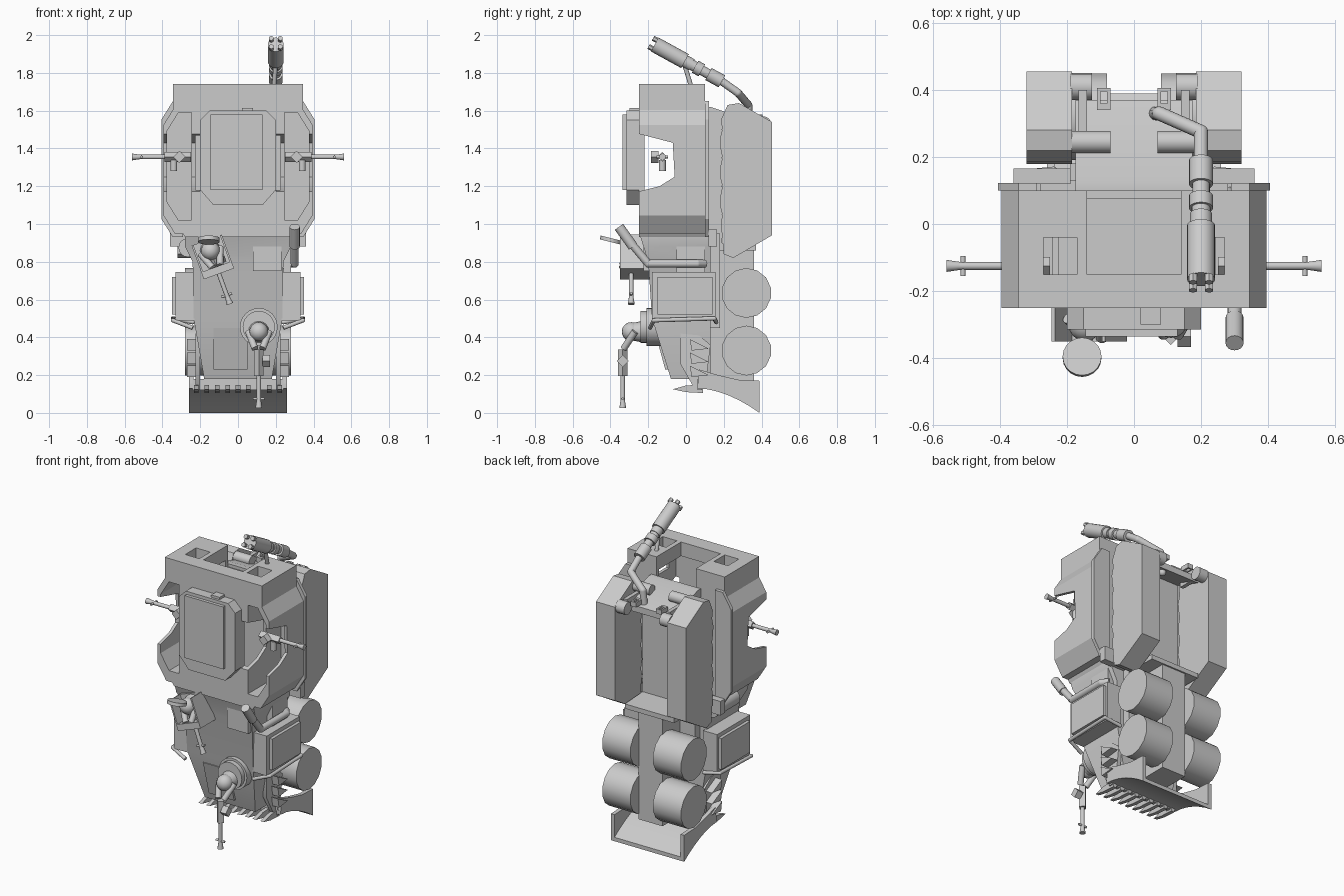
import bpy, bmesh, math
from mathutils import Vector, Matrix

cube = bpy.data.objects.get("Cube")
if cube:
    bpy.data.objects.remove(cube)

grey = bpy.data.materials.new("primer_grey")
grey.use_nodes = True
grey.diffuse_color = (.6, .6, .6, 1)
grey.node_tree.nodes["Principled BSDF"].inputs["Base Color"].default_value = grey.diffuse_color
parts = []
SIDES = (-1, 1)
ROOF, BACK, FLOOR, TOP, WALL = -.25, .1, .93, 1.74, .345


def finish(name, bm):
    bmesh.ops.recalc_face_normals(bm, faces=bm.faces)
    mesh = bpy.data.meshes.new(name)
    bm.to_mesh(mesh)
    bm.free()
    ob = bpy.data.objects.new(name, mesh)
    bpy.context.collection.objects.link(ob)
    mesh.materials.append(grey)
    parts.append(ob)
    return ob


def prism(name, outline, axis, start, end):
    """Extrude a flat outline along an axis."""
    bm = bmesh.new()
    rings = []
    for depth in (start, end):
        ring = []
        for point in outline:
            co = list(point)
            co.insert("xyz".index(axis), depth)
            ring.append(bm.verts.new(co))
        bm.faces.new(ring)
        rings.append(ring)
    low, high = rings
    for i in range(len(outline)):
        bm.faces.new((low[i - 1], low[i], high[i], high[i - 1]))
    return finish(name, bm)


def box(name, x, y, z):
    outline = [(x[0], y[0]), (x[1], y[0]), (x[1], y[1]), (x[0], y[1])]
    return prism(name, outline, "z", *z)


def rod(name, start, end, radius, end_radius=None, sides=16):
    start, end = Vector(start), Vector(end)
    bm = bmesh.new()
    turn = (end - start).to_track_quat("Z", "Y").to_matrix().to_4x4()
    bmesh.ops.create_cone(bm, cap_ends=True, segments=sides, radius1=radius, radius2=end_radius or radius,
                          depth=(end - start).length, matrix=Matrix.Translation((start + end) / 2) @ turn)
    return finish(name, bm)


def ball(name, centre, radius):
    bm = bmesh.new()
    bmesh.ops.create_uvsphere(bm, u_segments=16, v_segments=10, radius=radius, matrix=Matrix.Translation(centre))
    return finish(name, bm)


def pipe(name, path, radius):
    for start, end in zip(path, path[1:]):
        rod(name, start, end, radius)
        ball(name + "_joint", end, radius)


def cut(ob, *cutters, operation="DIFFERENCE"):
    for cutter in cutters:
        mod = ob.modifiers.new("cut", "BOOLEAN")
        mod.operation, mod.solver, mod.object = operation, "EXACT", cutter
        bpy.context.view_layer.objects.active = ob
        bpy.ops.object.modifier_apply(modifier=mod.name)
        parts.remove(cutter)
        bpy.data.objects.remove(cutter)


def span(side, inner, outer):
    return sorted((side * inner, side * outer))


def both(half):
    """Complete a symmetric outline from its left half."""
    return half + [(-x, z) for x, z in reversed(half)]


def flared(side, outer, low, high, inner=.29, slope=.06):
    """Side outline with sloping top and bottom corners."""
    rise = slope * 1.6
    half = [(inner, low), (outer - slope, low), (outer, low + rise), (outer, high - rise), (outer - slope, high),
            (inner, high)]
    return [(side * x, z) for x, z in half]


def machine_gun(name, pivot, aim, across):
    """Receiver, barrel, flared muzzle, ammunition box and sight."""
    pivot, aim, across = Vector(pivot), Vector(aim), Vector(across)

    def at(reach, offset=0):
        return pivot + aim * reach + across * offset

    rod(name + "_body", at(0), at(.14), .026, sides=4)
    rod(name + "_barrel", at(.1), at(.28), .012)
    rod(name + "_muzzle", at(.27), at(.31), .012, .018)
    rod(name + "_ammo", at(.06, .02), at(.06, .06), .032, sides=4)
    rod(name + "_sight", at(.26, -.03), at(.26, .03), .007)


def gunner(x, y, z):
    ball("gunner_head", (x, y, z), .05)
    rod("gunner_body", (x, y + .1, z), (x, y, z), .065, .045)
    for s in SIDES:
        rod("gunner_arm", (x + s * .055, y + .02, z), (x + s * .02, y - .04, z - .09), .018)


# Rear compartment with roof openings; gun bays on both sides are open to the front
notch = [(-.3, 1.49), (-.07, 1.43), (-.06, 1.25), (-.14, 1.2), (-.3, 1.16)]


def bays():
    openings = [prism("notch", notch, "x", *span(s, .2, .5)) for s in SIDES]
    return openings + [prism("bay", flared(s, .375, 1.02, 1.59, inner=.245), "y", -.3, .085) for s in SIDES]


cabin = prism("cabin", both([(WALL, TOP), (WALL, 1.04), (.28, FLOOR)]), "y", ROOF, BACK)
cut(cabin,
    box("inside", x=(-.225, .225), y=(-.22, .075), z=(1, 1.65)),
    box("rear_door", x=(-.14, .14), y=(-.15, .11), z=(1.6, 1.8)),
    *[box("port", x=span(s, .17, .27), y=(-.15, -.04), z=(1.55, 1.8)) for s in SIDES],
    *bays())
for s in SIDES:
    blister = prism("side_blister", flared(s, .395, .95, 1.62), "y", ROOF, BACK)
    cut(blister, *bays())
    prism("rear_rim", flared(s, .405, FLOOR, 1.65), "y", BACK, .122)
    box("rim_bracket", x=span(s, .19, .36), y=(.12, .165), z=(.88, .97))
    machine_gun("side_gun", (s * .25, -.125, 1.355), (s, 0, 0), (0, -1, 0))
    rod("side_gun_post", (s * .34, -.125, 1.28), (s * .34, -.125, 1.34), .018)

# Roof hatch
prism("hatch_base", both([(.15, 1.6), (.2, 1.55), (.2, 1.18), (.13, 1.1)]), "y", -.315, ROOF)
box("hatch_panel", x=(-.145, .13), y=(-.335, -.31), z=(1.18, 1.58))
box("hatch_hinge", x=(.02, .08), y=(-.3, ROOF), z=(1.59, 1.615))

# Front hull: side profile trimmed by a tapering front outline
hull = prism("hull", [(ROOF, .96), (-.2, .8), (-.18, .5), (-.08, .18), (.13, .18), (.13, .96)], "x", -.4, .4)
taper = prism("taper", both([(.28, 1), (.28, .88), (.24, .8), (.235, .5), (.165, .1)]), "y", -.4, .4)
cut(hull, taper, operation="INTERSECT")
box("bonnet_plate", x=(.08, .23), y=(-.225, -.19), z=(.75, .91))
prism("nose_keel", [(-.17, .45), (-.11, .23), (-.07, .23), (-.05, .45)], "x", -.13, .05)

# Storage bins, rails, mudguards, wheels and track pods
wave = [(.185 + .008 * math.sin(i * 2), 1 + i * .05) for i in range(12)]
for s in SIDES:
    box("storage_bin", x=span(s, .23, .33), y=(-.18, .155), z=(.49, .745))
    box("bin_lid", x=span(s, .32, .35), y=(-.15, .14), z=(.52, .72))
    pipe("bin_rail", [(s * .24, -.19, .45), (s * WALL, -.17, .49), (s * WALL, .15, .5), (s * .24, .16, .48)], .011)
    prism("mudguard", [(-.03, .42), (.07, .41), (.13, .36), (.11, .2), (.05, .12), (-.03, .26)], "x",
          *span(s, .2, .225))
    for k in range(3):
        z = .39 - k * .07
        prism("mudguard_spike", [(.02, z), (.12, z - .05), (.03, z - .06)], "x", *span(s, .22, .27))
    for z in (.33, .635):
        rod("wheel", (s * .08, .32, z), (s * .28, .32, z), .132, sides=14)
    prism("track_pod", wave + [(.22, 1.63), (.28, 1.64), (.455, 1.54), (.455, .94), (.25, .82), (.2, .84)], "x",
          *span(s, .185, .32))
    rod("rear_roller", (s * .125, .41, 1.53), (s * .19, .41, 1.53), .04)
    rod("front_roller", (s * .07, .245, 1.6), (s * .19, .245, 1.6), .033)
    box("roller_arm", x=span(s, .14, .165), y=(.25, .4), z=(1.51, 1.58))
    loop = box("tow_loop", x=span(s, .07, .11), y=(.34, .405), z=(1.55, 1.58))
    cut(loop, box("loop_hole", x=span(s, .08, .1), y=(.36, .395), z=(1.5, 1.7)))

# Rear chassis: recess between a sloping top plate and a shelf, then the spine between the wheels
prism("chassis", [(BACK, .86), (.37, .86), (.37, .89), (.19, .9), (.19, 1.56), (.37, 1.5), (.37, 1.54), (.13, 1.62),
                  (BACK, 1.62)], "x", -.175, .175)
box("spine", x=(-.085, .085), y=(BACK, .36), z=(.17, .88))
box("underbody", x=(-.19, .19), y=(BACK, .18), z=(.45, .95))

# Plough: curved blade with side walls and teeth
steps = [i / 6 for i in range(7)]
lower = [(.06 + .33 * t, .13 * (1 - t ** 1.8)) for t in steps]
upper = [(y, z + .025) for y, z in reversed(lower)]
prism("plough_blade", lower + upper, "x", -.255, .255)
for s in SIDES:
    prism("plough_side", lower + [(.39, .17), (.28, .175), (.17, .2), (.07, .23)], "x", *span(s, .235, .26))
box("plough_back", x=(-.24, .24), y=(.06, .085), z=(.12, .18))
for i in range(9):
    x = (i - 4) * .055
    prism("plough_tooth", [(.09, .15), (0, .145), (-.07, .125), (0, .11), (.09, .105)], "x", x - .012, x + .012)

# Exhaust on the left, canister on the right
pipe("exhaust", [(.27, BACK, .79), (.3, .06, .79), (.3, -.2, .79), (.3, -.3, .91)], .021)
rod("exhaust_tip", (.3, -.28, .88), (.3, -.355, .985), .027)
box("exhaust_bracket", x=(.24, .28), y=(-.05, BACK), z=(.74, FLOOR))
rod("canister", (-.265, -.1, .875), (-.265, .12, .875), .05)

# Large gun with stepped barrel on a bent stalk
muzzle, base = Vector((.2, -.165, 1.95)), Vector((.2, .19, 1.755))
start = 0
for end, radius in ((.45, .042), (.55, .033), (.6, .028), (.7, .036), (.8, .026), (1, .036)):
    rod("cannon_section", muzzle.lerp(base, start), muzzle.lerp(base, end), radius, sides=20)
    start = end
for side in SIDES:
    for rise in SIDES:
        root = muzzle + Vector((side * .024, rise * .012, rise * .022))
        rod("muzzle_prong", root, root + (muzzle - base) * .06, .014, sides=6)
pipe("cannon_stalk", [base, (.2, .275, 1.695), (.075, .33, 1.63), (.06, .33, 1.5)], .021)
rod("cannon_strut", (.2, -.01, 1.85), (.19, .03, 1.72), .012)

# Lower cupola with gunner and machine gun
rod("cupola", (.11, -.21, .455), (.11, 0, .455), .1, sides=24)
rod("cupola_ring", (.11, -.24, .455), (.11, -.2, .455), .085, sides=24)
gunner(.11, -.29, .43)
machine_gun("lower_gun", (.11, -.335, .335), (0, 0, -1), (1, 0, 0))

# Upper gun position behind an open shield, turned slightly
first = len(parts)
shield = box("shield", x=(-.22, -.05), y=(-.35, -.19), z=(.73, .92))
cut(shield, box("shield_inside", x=(-.21, -.06), y=(-.4, ROOF), z=(.77, 1)))
gunner(-.135, -.3, .86)
machine_gun("upper_gun", (-.135, -.29, .87), (0, 0, -1), (1, 0, 0))
centre = Matrix.Translation((-.135, -.29, .83))
turn = centre @ Matrix.Rotation(math.radians(-20), 4, "Y") @ centre.inverted()
for ob in parts[first:]:
    ob.data.transform(turn)
rod("seat_disc", (-.155, -.4, .905), (-.155, -.395, .925), .058, sides=20)

# Smooth round parts, keep edges sharp
bpy.ops.object.select_all(action="DESELECT")
for ob in parts:
    ob.select_set(True)
bpy.context.view_layer.objects.active = cabin
bpy.ops.object.shade_smooth_by_angle(angle=math.radians(32))
